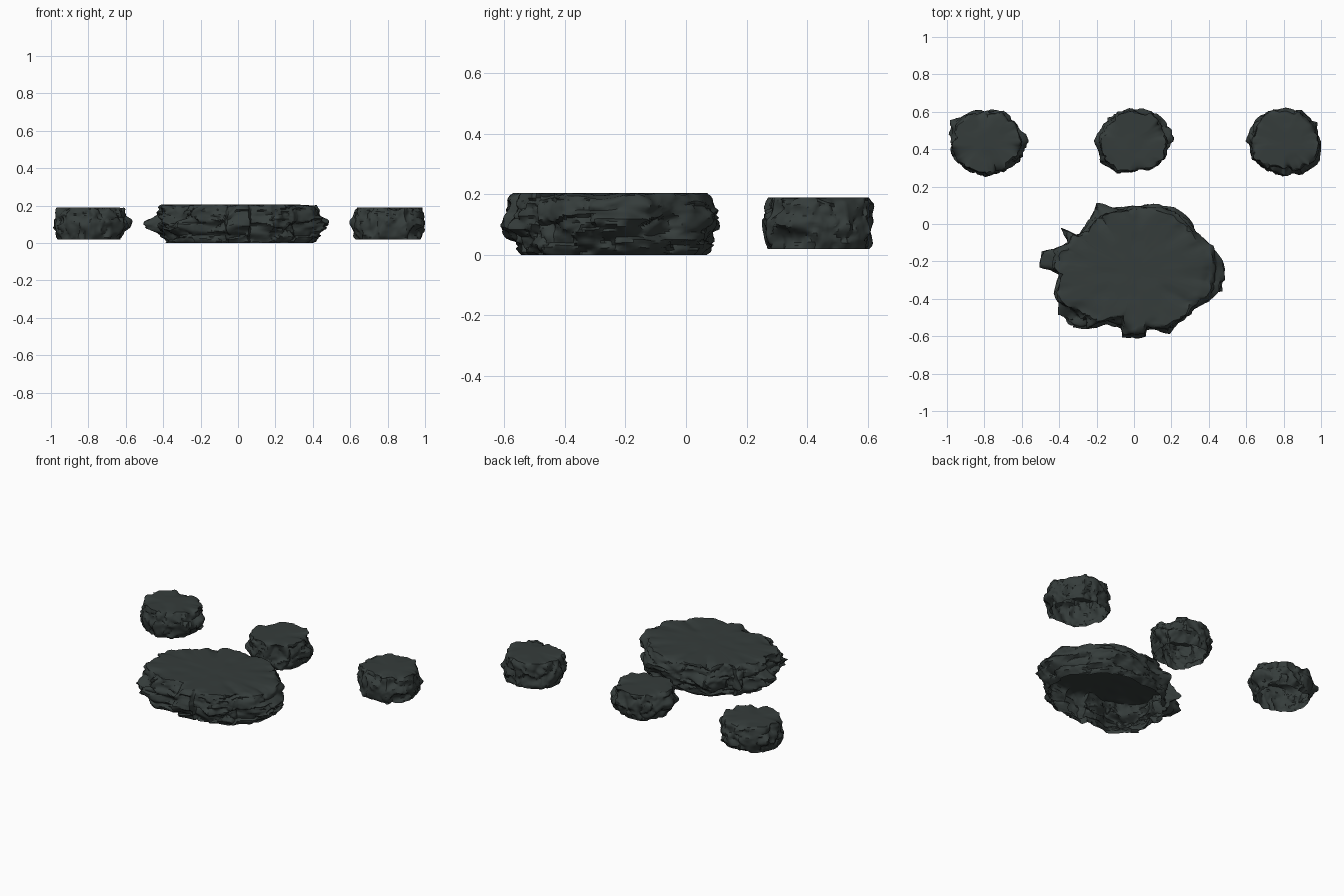
import bpy, bmesh, math
from mathutils import Vector, noise

if "Cube" in bpy.data.objects:
    bpy.data.objects.remove(bpy.data.objects["Cube"])

stone = bpy.data.materials.new("dark_slate")
stone.use_nodes = True
colour = (0.036, 0.046, 0.044, 1)
stone.diffuse_color = colour
bsdf = stone.node_tree.nodes["Principled BSDF"]
bsdf.inputs["Base Color"].default_value = colour
bsdf.inputs["Roughness"].default_value = 0.9


def chunk(p):
    """Broken block relief: each cell has its own height, with steep joints."""
    dist, pts = noise.voronoi(p)
    own, other = (noise.noise(pts[i] * 3.7) for i in (0, 1))
    gap = min(1, (dist[1] - dist[0]) / 0.16)
    mix = 0.5 * (1 - gap)
    return min(0.08, own * (1 - mix) + other * mix) - 0.25 * (1 - gap) ** 2


def rock(name, centre, points, base, height, grain, rough, segments, levels):
    """Open-bottomed shell: a broken wall around an outline, and a flat top."""
    bm = bmesh.new()
    centre = Vector((*centre, base))
    points = [Vector((x, y, 0)) for x, y in points]
    count = len(points)
    shift = centre * 5 + Vector((0, 0, 3))

    # How far each outline corner retreats above and below the middle
    retreat = []
    for i, p in enumerate(points):
        near = [points[(i + d) % count].length for d in (-3, -2, -1, 1, 2, 3)]
        retreat.append(min(1, sum(near) / 6 / p.length))

    def fall(x, y, t):
        """Worn dips of the top, deepest at the rim."""
        q = Vector((x, y, 0))
        rim_dip = max(0, noise.noise(q * 9 + shift)) * 0.3 * t ** 10
        return height * (rim_dip + 0.08 * t * max(0, noise.noise(q * 11 + shift)))

    def wall_point(turn, t):
        f = turn * count
        i = int(f)
        j, f = (i + 1) % count, f - i
        p = points[i].lerp(points[j], f)
        back = retreat[i] + (retreat[j] - retreat[i]) * f
        mid = min(1, max(0, 1.7 - abs(t - 0.5) * 7))
        p *= back + (1 - back) * mid
        edge = abs(2 * t - 1)
        p *= 1 - (0.025 if t > 0.5 else 0.06) * edge ** 2 - 0.025 * edge ** 8
        z = t * (height - fall(p.x, p.y, 1))
        q = Vector((p.x * grain[0], p.y * grain[0], z * grain[1])) + shift
        q += noise.noise_vector(q * 0.9) * 0.4
        p += p.normalized() * rough * (chunk(q) + 0.25 * noise.noise(q * 2.5))
        if 0 < t < 1:
            p += noise.noise_vector(q * 1.7) * rough * 0.2
            z += 0.4 * height / levels * noise.noise(q * 2)
        p.z = z
        return p

    rings = []
    for level in range(levels + 1):
        rings.append([wall_point(s / segments, level / levels) for s in range(segments)])
    rim = rings[-1]
    for t in (0.97, 0.94, 0.9, 0.86, 0.8, 0.7, 0.6, 0.5, 0.4, 0.3, 0.2, 0.1):
        rings.append([Vector((p.x * t, p.y * t, height - fall(p.x * t, p.y * t, t)))
                      for p in rim])

    rings = [[bm.verts.new(centre + p) for p in ring] for ring in rings]
    for a, b in zip(rings, rings[1:]):
        for s in range(segments):
            k = (s + 1) % segments
            bm.faces.new((a[s], a[k], b[k], b[s]))
    crown = bm.verts.new(centre + Vector((0, 0, height)))
    for s in range(segments):
        bm.faces.new((rings[-1][s], rings[-1][(s + 1) % segments], crown))

    mesh = bpy.data.meshes.new(name)
    bm.to_mesh(mesh)
    bm.free()
    mesh.materials.append(stone)
    obj = bpy.data.objects.new(name, mesh)
    bpy.context.collection.objects.link(obj)
    bpy.ops.object.select_all(action="DESELECT")
    obj.select_set(True)
    bpy.context.view_layer.objects.active = obj
    bpy.ops.object.shade_smooth_by_angle(angle=math.radians(42))


# Large layered slab, outline relative to its centre
slab = [(.49, -.05), (.465, .05), (.42, .13), (.355, .185), (.285, .275), (.22, .335),
        (.1, .35), (0, .34), (-.08, .325), (-.2, .355), (-.215, .3), (-.26, .23),
        (-.31, .19), (-.38, .225), (-.35, .15), (-.42, .115), (-.485, .1), (-.495, .02),
        (-.4, -.02), (-.43, -.12), (-.41, -.17), (-.42, -.24), (-.34, -.3),
        (-.25, -.31), (-.15, -.29), (-.07, -.3), (-.06, -.36), (.06, -.345),
        (.07, -.305), (.19, -.325), (.22, -.28), (.3, -.245), (.32, -.2),
        (.42, -.16), (.48, -.11)]
rock("large_rock_platform", (0, -.25), slab, 0, .205, (6, 18), 0.055, 245, 24)


def around(radii):
    """Outline points at even angles."""
    step = math.tau / len(radii)
    return [(r * math.cos(i * step), r * math.sin(i * step)) for i, r in enumerate(radii)]


# Three small stepping rocks behind it
small = {
    "right_small_rock": (-.79, [.22, .205, .185, .165, .175, .225, .205, .19, .175, .18, .18, .205]),
    "middle_small_rock": (0, [.21, .205, .185, .175, .175, .2, .205, .205, .185, .165, .175, .195]),
    "left_small_rock": (.8, [.2, .21, .195, .175, .185, .19, .2, .205, .185, .18, .2, .21]),
}
for name, (x, radii) in small.items():
    rock(name, (x, .44), around(radii), .02, .17, (10, 12), 0.045, 132, 16)
